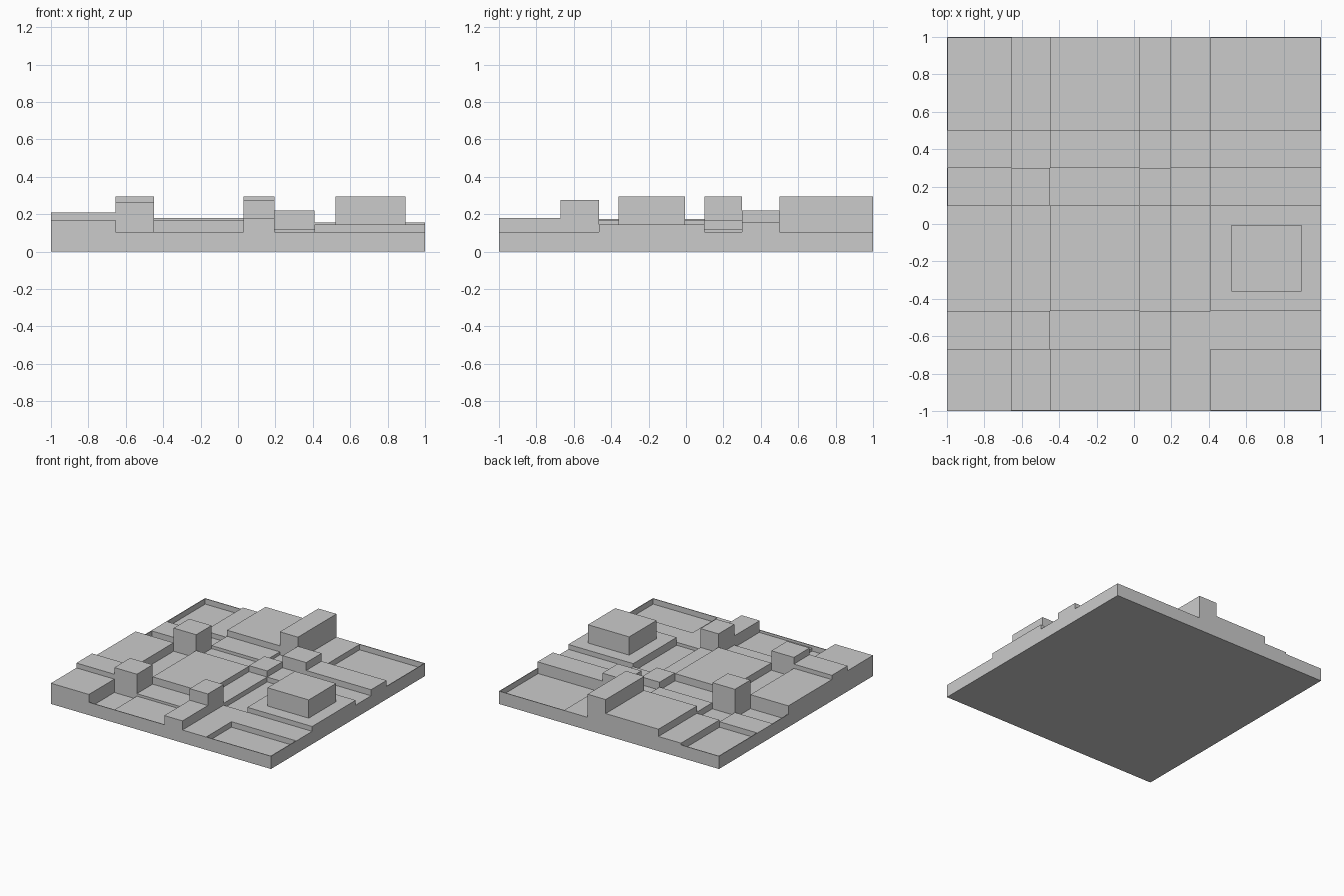
import bpy, bmesh
from mathutils import Matrix, Vector

if "Cube" in bpy.data.objects:
    bpy.data.objects.remove(bpy.data.objects["Cube"])

FLOOR, RIM, T = 0.06, 0.105, 0.006
XS = [-1, -0.655, -0.45, 0.03, 0.195, 0.41, 1]
YS = [-1, -0.67, -0.465, 0.1, 0.3, 0.5, 1]

# block heights, one row per y band from front to back
HEIGHTS = [
    [0.17, 0.06, 0.085, 0.18, 0.105, 0.06],
    [0.21, 0.265, 0.105, 0.275, 0.105, 0.105],
    [0.175, 0.105, 0.165, 0.12, 0.08, 0.145],
    [0.06, 0.295, 0.105, 0.17, 0.12, 0.105],
    [0.105, 0.08, 0.13, 0.105, 0.22, 0.155],
    [0.06, 0.12, 0.18, 0.295, 0.105, 0.06],
]


def add_box(bm, x0, x1, y0, y1, z0, z1):
    size = Vector((x1 - x0, y1 - y0, z1 - z0))
    mid = Vector((x0 + x1, y0 + y1, z0 + z1)) / 2
    bmesh.ops.create_cube(bm, size=1,
                          matrix=Matrix.Translation(mid) @ Matrix.Diagonal(size.to_4d()))


def make_object(name, boxes):
    bm = bmesh.new()
    for b in boxes:
        add_box(bm, *b)
    mesh = bpy.data.meshes.new(name)
    bm.to_mesh(mesh)
    bm.free()
    obj = bpy.data.objects.new(name, mesh)
    bpy.context.collection.objects.link(obj)
    return obj


# base slab
make_object("base_slab", [(-1, 1, -1, 1, 0, FLOOR)])

# raised blocks, and thin rim along the outer edge of sunken cells
blocks, rim = [], []
for j, row in enumerate(HEIGHTS):
    for i, h in enumerate(row):
        x0, x1, y0, y1 = XS[i], XS[i + 1], YS[j], YS[j + 1]
        low = h < RIM
        ix0, ix1, iy0, iy1 = x0, x1, y0, y1
        if low and i == 0:
            rim.append((x0, x0 + T, y0, y1, FLOOR, RIM))
            ix0 += T
        if low and i == 5:
            rim.append((x1 - T, x1, y0, y1, FLOOR, RIM))
            ix1 -= T
        if low and j == 0:
            rim.append((ix0, ix1, y0, y0 + T, FLOOR, RIM))
            iy0 += T
        if low and j == 5:
            rim.append((ix0, ix1, y1 - T, y1, FLOOR, RIM))
            iy1 -= T
        if h > FLOOR:
            blocks.append((ix0, ix1, iy0, iy1, FLOOR, h))
make_object("raised_blocks", blocks)
make_object("outer_rim", rim)

# block standing on the right platform
make_object("platform_block", [(0.52, 0.895, -0.36, -0.005, 0.145, 0.295)])
